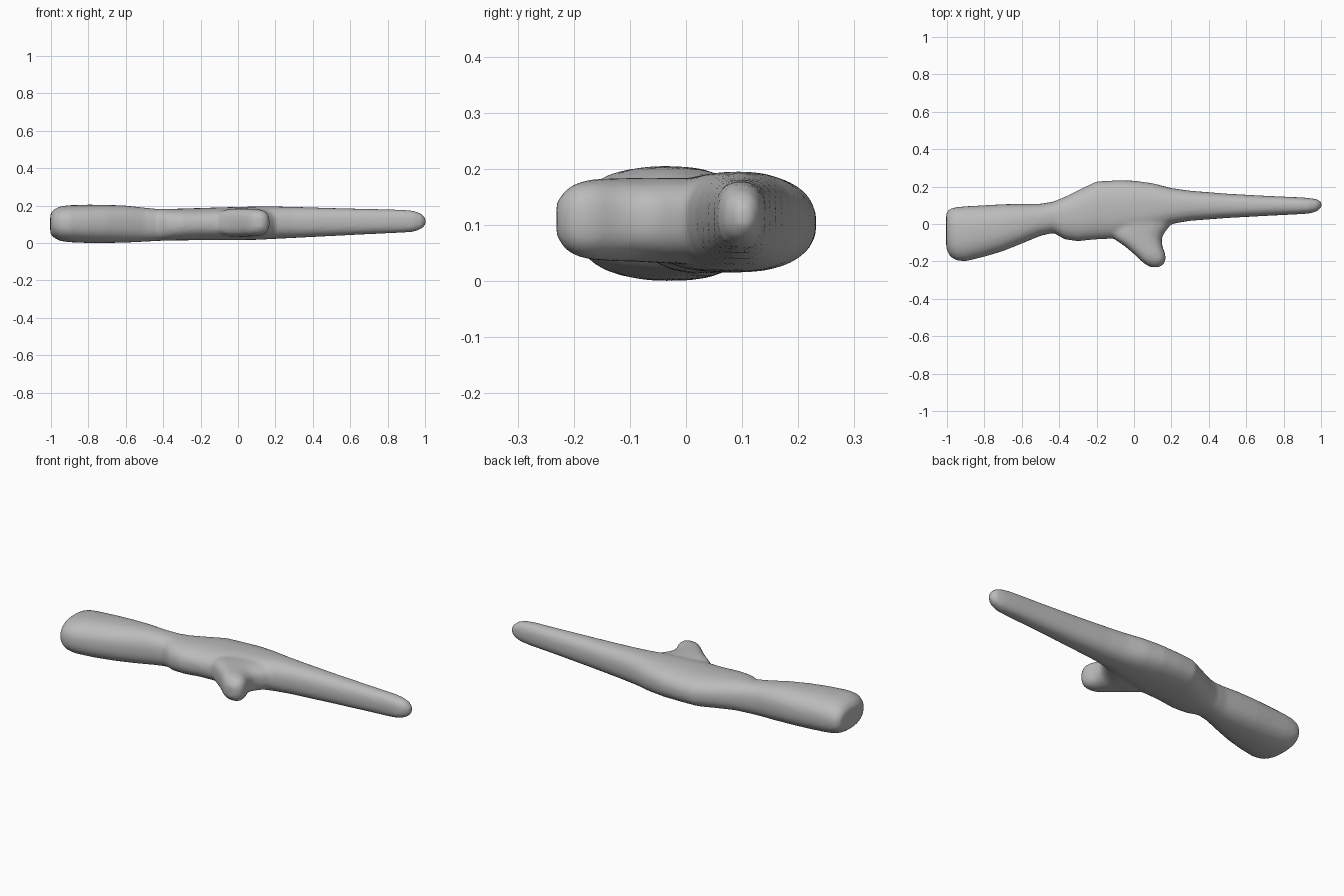
import bpy, bmesh, math

SIDES = 40
grey = bpy.data.materials.new("plain grey")
grey.diffuse_color = (0.5, 0.5, 0.5, 1)


def loft(bm, sections, place, power):
    """Skin rounded cross-sections given as (station, a_min, a_max, z_min, z_max)."""
    rings = []
    for s, a0, a1, z0, z1 in sections:
        ring = []
        for i in range(SIDES):
            t = 2 * math.pi * i / SIDES
            c, d = math.cos(t), math.sin(t)
            a = (a0 + a1) / 2 + (a1 - a0) / 2 * math.copysign(abs(c) ** (2 / power), c)
            z = (z0 + z1) / 2 + (z1 - z0) / 2 * math.copysign(abs(d) ** (2 / power), d)
            ring.append(bm.verts.new(place(s, a, z)))
        rings.append(ring)
    faces = [bm.faces.new(rings[0]), bm.faces.new(rings[-1])]
    for r, q in zip(rings, rings[1:]):
        for i in range(SIDES):
            j = (i + 1) % SIDES
            faces.append(bm.faces.new((r[i], r[j], q[j], q[i])))
    bmesh.ops.recalc_face_normals(bm, faces=faces)


bm = bmesh.new()

# Stock, receiver and barrel: x, y range, z range
body = [
    (-1.004, -0.13, 0.06, 0.05, 0.155), (-0.985, -0.172, 0.082, 0.028, 0.18),
    (-0.95, -0.195, 0.09, 0.011, 0.196), (-0.9, -0.199, 0.095, 0.004, 0.202),
    (-0.8, -0.175, 0.10, 0.0, 0.205), (-0.7, -0.145, 0.106, 0.0, 0.204),
    (-0.6, -0.105, 0.107, 0.002, 0.2), (-0.5, -0.063, 0.108, 0.007, 0.189),
    (-0.43, -0.048, 0.12, 0.011, 0.182), (-0.37, -0.082, 0.145, 0.013, 0.182),
    (-0.3, -0.092, 0.18, 0.014, 0.184), (-0.2, -0.082, 0.228, 0.015, 0.187),
    (-0.1, -0.078, 0.233, 0.015, 0.19), (0.0, -0.06, 0.232, 0.015, 0.193),
    (0.1, -0.035, 0.218, 0.017, 0.195), (0.2, 0.0, 0.192, 0.022, 0.195),
    (0.3, 0.017, 0.178, 0.027, 0.193), (0.5, 0.032, 0.162, 0.037, 0.187),
    (0.7, 0.043, 0.151, 0.047, 0.182), (0.88, 0.052, 0.143, 0.055, 0.178),
    (0.94, 0.056, 0.139, 0.06, 0.172), (0.98, 0.068, 0.132, 0.074, 0.158),
    (1.003, 0.09, 0.118, 0.095, 0.135),
]
loft(bm, body, lambda s, a, z: (s, a, z), 2.4)

# Forward-leaning magazine: y, x range, z range
magazine = [
    (0.10, -0.12, 0.23, 0.03, 0.18), (0.0, -0.13, 0.2, 0.03, 0.183),
    (-0.05, -0.13, 0.16, 0.032, 0.184), (-0.08, -0.105, 0.148, 0.034, 0.184),
    (-0.12, -0.048, 0.152, 0.035, 0.183), (-0.16, 0.0, 0.167, 0.037, 0.182),
    (-0.19, 0.03, 0.17, 0.042, 0.177), (-0.215, 0.06, 0.158, 0.055, 0.163),
    (-0.231, 0.09, 0.135, 0.08, 0.14),
]
loft(bm, magazine, lambda s, a, z: (a, s, z), 2.7)

mesh = bpy.data.meshes.new("toy_rifle_body")
bm.to_mesh(mesh)
bm.free()
obj = bpy.data.objects.new("toy_rifle_body", mesh)
bpy.context.collection.objects.link(obj)
mesh.materials.append(grey)

# Melt the parts into one soft skin
remesh = obj.modifiers.new("fuse", 'REMESH')
remesh.mode = 'VOXEL'
remesh.voxel_size = 0.01
remesh.use_smooth_shade = True
soften = obj.modifiers.new("soften", 'SMOOTH')
soften.factor = 0.5
soften.iterations = 8
